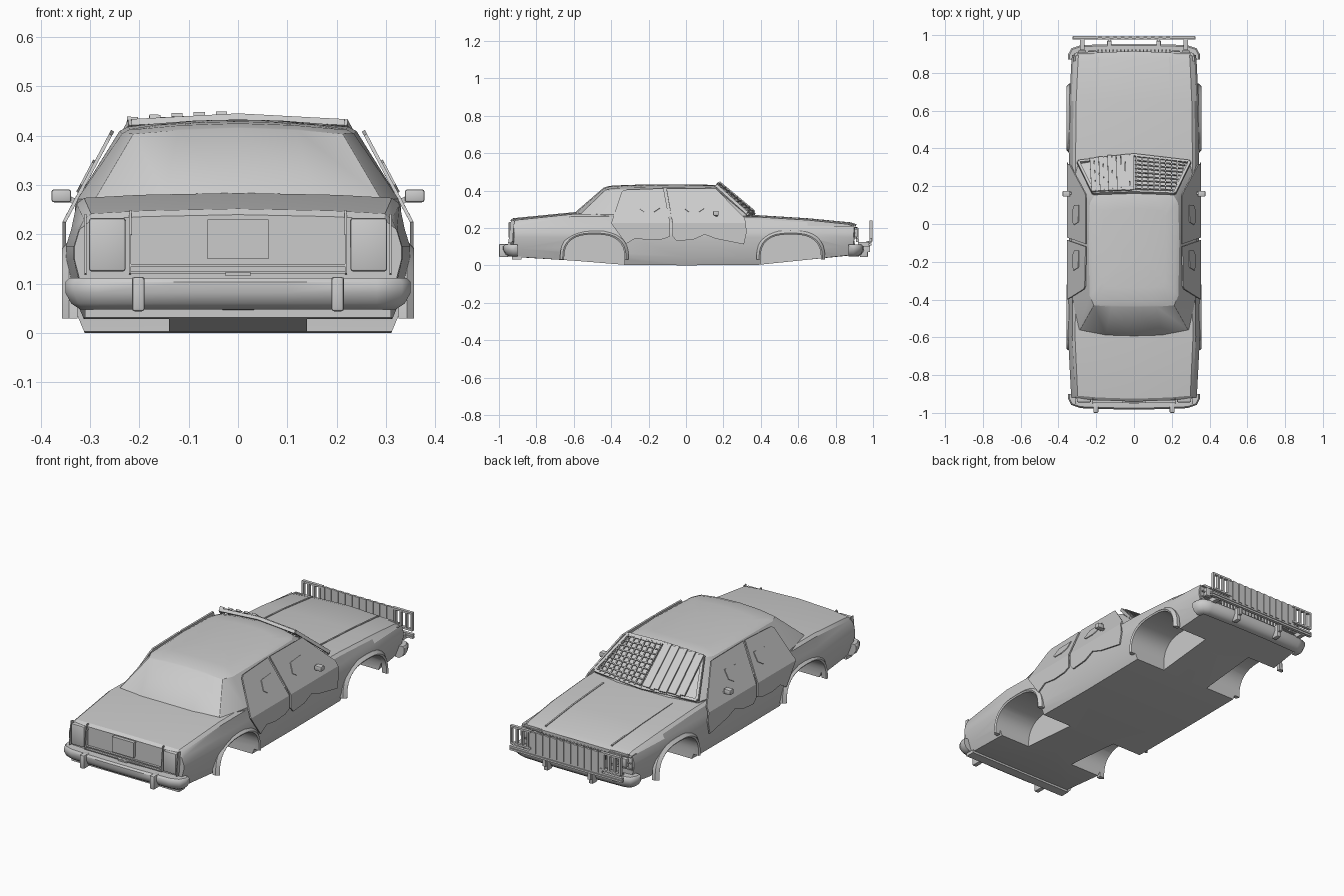
import bpy, bmesh, math
from mathutils import Vector

cube = bpy.data.objects.get("Cube")
if cube:
    bpy.data.objects.remove(cube)

paint = bpy.data.materials.new("plain grey")
paint.use_nodes = True
grey = (0.6, 0.6, 0.6, 1)
paint.diffuse_color = grey
paint.node_tree.nodes["Principled BSDF"].inputs["Base Color"].default_value = grey


def finish(name, bm, smooth=None):
    bmesh.ops.recalc_face_normals(bm, faces=bm.faces)
    mesh = bpy.data.meshes.new(name)
    bm.to_mesh(mesh)
    bm.free()
    mesh.materials.append(paint)
    ob = bpy.data.objects.new(name, mesh)
    bpy.context.collection.objects.link(ob)
    if smooth:
        shade(ob, smooth)
    return ob


def activate(ob):
    bpy.ops.object.select_all(action='DESELECT')
    ob.select_set(True)
    bpy.context.view_layer.objects.active = ob


def shade(ob, degrees):
    activate(ob)
    bpy.ops.object.shade_smooth_by_angle(angle=math.radians(degrees))


def skin(rings):
    """Closed skin through rings of equal length, with end caps."""
    bm = bmesh.new()
    loops = [[bm.verts.new(p) for p in ring] for ring in rings]
    n = len(loops[0])
    for a, b in zip(loops, loops[1:]):
        for i in range(n):
            bm.faces.new((a[i], a[(i + 1) % n], b[(i + 1) % n], b[i]))
    bm.faces.new(loops[0])
    bm.faces.new(loops[-1])
    return bm


def mirrored(half):
    """Complete a ring whose first and last points lie on x = 0."""
    return half + [(-x, y, z) for x, y, z in half[-2:0:-1]]


def beams(name, lines, width, depth, up):
    """Rectangular bars between point pairs."""
    bm = bmesh.new()
    for a, b in lines:
        a, b = Vector(a), Vector(b)
        side = (b - a).cross(Vector(up)).normalized() * width / 2
        top = side.cross(b - a).normalized() * depth / 2
        ends = [[bm.verts.new(p + u * side + v * top)
                 for u, v in ((-1, -1), (1, -1), (1, 1), (-1, 1))] for p in (a, b)]
        for i in range(4):
            j = (i + 1) % 4
            bm.faces.new((ends[0][i], ends[0][j], ends[1][j], ends[1][i]))
        bm.faces.new(ends[0])
        bm.faces.new(ends[1])
    return finish(name, bm)


def box(name, lo, hi, bevel=0):
    mid = [(a + b) / 2 for a, b in zip(lo, hi)]
    bm = bmesh.new()
    bmesh.ops.create_cube(bm, size=1)
    for v in bm.verts:
        v.co = [m + c * (b - a) for m, c, a, b in zip(mid, v.co, lo, hi)]
    if bevel:
        bmesh.ops.bevel(bm, geom=bm.edges[:], offset=bevel, segments=2, affect='EDGES', profile=0.5)
    return finish(name, bm, 35 if bevel else None)


# Lower body: sections along the length (y, underside, top, width factor)
def section(y, zb, zt, k):
    half = [(0, zb), (.315, zb), (.334, zb + .045), (.349, .15), (.349, .175), (.338, .21),
            (.327, zt - .022), (.312, zt - .01), (.2, zt - .004), (0, zt)]
    bow = .02 if abs(y) > .85 else 0
    return mirrored([(x * k, y - math.copysign(bow * (x / .35) ** 2, y), z) for x, z in half])


stations = [(-.94, .05, .24, .95), (-.925, .045, .252, .955), (-.6, .025, .284, 1), (-.33, .003, .282, .99),
            (.0, 0, .275, .985), (.39, .003, .268, .99), (.65, .03, .252, .98), (.88, .053, .23, .95),
            (.915, .055, .218, .94)]
body = finish("body", skin([section(*s) for s in stations]))


# Wheel wells cut out of the body, with flared lips
def arch(cy, grow=0):
    pts = []
    for i in range(17):
        a = math.pi * i / 16
        c, s = math.cos(a), math.sin(a)
        pts.append((cy + (.162 + grow) * math.copysign(abs(c) ** .75, c), .03 + (.135 + grow) * s ** .75))
    return pts


for cy in (-.49, .56):
    for side in (-1, 1):
        outline = [(cy + .162, -.1)] + arch(cy) + [(cy - .162, -.1)]
        cutter = finish("well_cutter", skin([[(side * x, y, z) for y, z in outline] for x in (.14, .5)]))
        mod = body.modifiers.new("well", 'BOOLEAN')
        mod.operation, mod.solver, mod.object = 'DIFFERENCE', 'EXACT', cutter
        activate(body)
        bpy.ops.object.modifier_apply(modifier="well")
        bpy.data.objects.remove(cutter)
        lip = [[(side * x, y, z) for x, (y, z) in
                ((.325, p), (.352, p), (.357, q), (.342, r), (.325, r))]
               for p, q, r in zip(arch(cy), arch(cy, .008), arch(cy, .022))]
        finish("wheel_arch_lip", skin(lip), 40)
shade(body, 28)


# Cabin with inset front and rear glass
def roof_z(x, y):
    return .433 - .3 * x * x - (.12 * (y + .15) ** 2 if y < -.15 else .03 * (y + .15) ** 2)


base = [(0, .365), (.15, .358), (.295, .322), (.326, .2), (.33, -.1), (.325, -.4), (.292, -.56), (.15, -.592), (0, -.6)]
roof = [(0, .168), (.12, .164), (.212, .148), (.234, .11), (.24, -.1), (.235, -.38), (.216, -.422), (.12, -.43), (0, -.432)]
rings = [mirrored([(x, y, .24) for x, y in base]),
         mirrored([(x, y, .265 if y > -.3 else .272) for x, y in base])]
for f in (1, .93, .7, .35):
    rings.append(mirrored([(x * f, (y + .12) * f - .12, roof_z(x * f, (y + .12) * f - .12) - (.006 if f == 1 else 0))
                           for x, y in roof]))
bm = skin(rings)
bm.normal_update()
for sign in (-1, 1):
    glass = [f for f in bm.faces if sign * f.normal.y > .4 and .3 < f.calc_center_median().z < .39
             and abs(f.calc_center_median().x) < .25]
    bmesh.ops.inset_region(bm, faces=glass, thickness=.008, depth=-.004)
finish("cabin", bm, 28)


# Bumpers wrapping round both ends
def bumper(name, y, end):
    s = math.copysign(1, y)
    path = [(.328, end), (.328, y - s * .03), (.316, y - s * .01), (.28, y), (.1, y + s * .006)]
    normals = [(1, 0), (1, 0), (.75, .66), (.1, 1), (0, 1)]
    profile = [(-.03, .112), (.014, .112), (.022, .103), (.022, .082), (.01, .06), (-.008, .048), (-.03, .048)]
    half = [[(px + nx * o, py + s * ny * o, z) for o, z in profile] for (px, py), (nx, ny) in zip(path, normals)]
    finish(name, skin(half + [[(-x, yy, z) for x, yy, z in r] for r in half[::-1]]), 40)


bumper("rear_bumper", -.953, -.9)
bumper("front_bumper", .925, .87)
for s in (-1, 1):
    box("rear_bumper_guard", (s * .202 - .013, -1, .044), (s * .202 + .013, -.95, .114), .006)
    box("front_bumper_guard", (s * .13 - .012, .93, .044), (s * .13 + .012, .972, .112), .005)

# Tail panel: lamps, number plate, trim
for s in (-1, 1):
    box("tail_lamp", (s * .265 - .037, -.944, .125), (s * .265 + .037, -.9, .233), .005)
    beams("tail_lamp_frame", [((s * x, -.94, .12), (s * x, -.926, .24)) for x in (.219, .309)], .004, .02, (0, 1, 0))
    beams("boot_crease", [((s * .218, -.934, .2), (s * .218, -.926, .248))], .004, .012, (0, 1, 0))
box("number_plate", (-.062, -.948, .15), (.062, -.93, .23))
beams("tail_trim", [((-.22, -.94, z), (.22, -.94, z)) for z in (.137, .122)], .005, .012, (0, 1, 0))
box("rear_valance", (-.31, -.93, .032), (.31, -.88, .048))
box("boot_handle", (-.025, -.952, .116), (.025, -.935, .124))

# Nose: grille, headlamps and bonnet creases
beams("grille", [((-.19 + i * .02, .917, .125), (-.19 + i * .02, .915, .2)) for i in range(20)], .007, .014, (0, 1, 0))
for s in (-1, 1):
    for x in (.222, .275):
        box("headlamp", (s * x - .022, .88, .15), (s * x + .022, .918, .195), .004)
    beams("headlamp_frame", [((s * .195, .908, z), (s * .315, .898, z)) for z in (.142, .172, .203)], .005, .016, (0, 1, 0))
    box("corner_lamp", (s * .308 - .012, .85, .13), (s * .308 + .012, .9, .2), .004)
    beams("bonnet_crease", [((s * .198, .4, .2635), (s * .195, .65, .2482)),
                            ((s * .195, .65, .2482), (s * .19, .885, .226))], .008, .006, (0, 0, 1))
beams("bonnet_edge", [((-.3, .9, .21), (.3, .9, .21))], .01, .01, (0, 1, 0))

# Push bar: ribbed centre, open barred ends, mounts
beams("push_bar_ribs", [((-.2 + i * .02, .987 + .004 * (i % 2), .128), (-.2 + i * .02, .987 + .004 * (i % 2), .236))
                        for i in range(21)], .0205, .01, (0, 1, 0))
rails = [((-.325, .984, z), (.325, .984, z)) for z in (.125, .112)]
for s in (-1, 1):
    rails += [((s * .2, .988, z), (s * .318, .988, z)) for z in (.148, .234)]
    rails += [((s * x, .988, .145), (s * x, .988, .238)) for x in (.218, .25, .282, .314)]
beams("push_bar_frame", rails, .01, .016, (0, 1, 0))
for s in (-1, 1):
    box("push_bar_mount", (s * .275 - .012, .92, .1), (s * .275 + .012, .985, .125))
    box("push_bar_bracket", (s * .13 - .008, .965, .07), (s * .13 + .008, .985, .13))


# Windscreen guard: planks on the right, mesh on the left
def screen(x, t, h):
    return (x, .36 - .195 * t - .4 * x * x * (1 - .6 * t) + .64 * h, .268 + .162 * t - .25 * x * x * t + .77 * h)


slope = (0, .64, .77)
planks = [(screen(-.012 - i * .0235, .04 - .01 * (i % 3), .016 + .005 * (i % 2)),
           screen(-.011 - i * .0225, .98 + .02 * (i % 2), .016 + .005 * (i % 2))) for i in range(10)]
beams("screen_planks", planks, .0225, .009, slope)
mesh = []
for i in range(9):
    x = .012 + i * .031
    top = min(.97, (.29 - x) / .08)
    if top > .1:
        mesh.append((screen(x, .03, .014), screen(x, top, .014)))
for i in range(9):
    t = .06 + i * .11
    mesh.append((screen(.005, t, .018), screen(.285 - .08 * t, t, .018)))
beams("screen_mesh", mesh, .006, .006, slope)
frame = [(screen(s * .295, .02, .01), screen(s * .215, 1, .01)) for s in (-1, 1)]
for t in (.01, .99):
    reach = .295 - .08 * t
    frame += [(screen(s * reach, t, .008), screen(0, t, .008)) for s in (-1, 1)]
beams("screen_frame", frame, .014, .016, slope)


# Bent armour plates over the doors
def plate(name, outline, side, lift, thick):
    bm = bmesh.new()
    bm.faces.new([bm.verts.new((0, y, z)) for y, z in outline])
    bmesh.ops.bisect_plane(bm, geom=bm.verts[:] + bm.edges[:] + bm.faces[:], plane_co=(0, 0, .225), plane_no=(0, 0, 1))
    for v in bm.verts:
        v.co.x = side * (.352 + lift - max(0, v.co.z - .225) * .53)
    ob = finish(name, bm)
    mod = ob.modifiers.new("thickness", 'SOLIDIFY')
    mod.thickness, mod.offset = thick, 0


rear = [(-.4, .225), (-.345, .39), (-.33, .402), (-.12, .41), (-.085, .225), (-.085, .155), (-.12, .14),
        (-.2, .135), (-.27, .145), (-.32, .115)]
front = [(-.105, .41), (.16, .408), (.315, .25), (.325, .18), (.31, .112), (.16, .142), (.1, .165), (.04, .138),
         (-.05, .13), (-.072, .155), (-.072, .225)]
hatch = [(-.055, .3), (-.04, .345), (.05, .35), (.05, .305), (.02, .285), (-.035, .285)]
for s in (-1, 1):
    plate("rear_door_armour", rear, s, 0, .007)
    plate("front_door_armour", front, s, 0, .007)
    for y in (-.19, .05):
        plate("vision_hatch", [(y + a, z) for a, z in hatch], s, .005, .006)
    # Door mirrors
    box("mirror", (s * .358 - .02, .145, .265), (s * .358 + .02, .175, .291), .005)
    beams("mirror_arm", [((s * .32, .165, .262), (s * .35, .16, .275))], .012, .012, (0, 1, 0))
